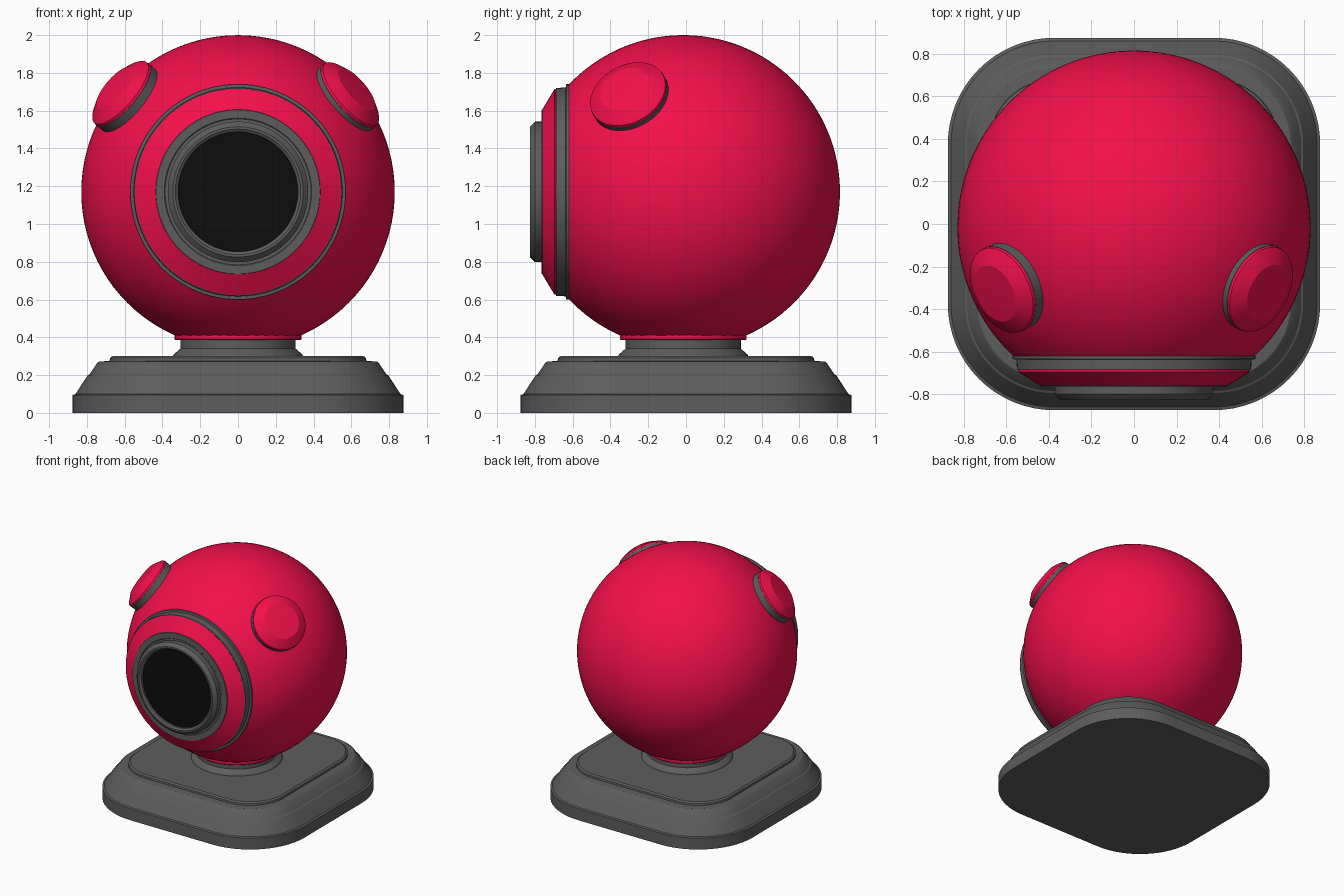
import bpy, bmesh, math
from mathutils import Vector, Matrix

if "Cube" in bpy.data.objects:
    bpy.data.objects.remove(bpy.data.objects["Cube"])


def material(name, rgb):
    m = bpy.data.materials.new(name)
    m.diffuse_color = (*rgb, 1)
    m.use_nodes = True
    m.node_tree.nodes["Principled BSDF"].inputs["Base Color"].default_value = m.diffuse_color
    return m


RED = material("red", (0.9, 0.005, 0.07))
DARK = material("dark_grey", (0.11, 0.11, 0.11))
BLACK = material("black", (0.004, 0.004, 0.004))


def finish(name, bm, mat):
    bmesh.ops.remove_doubles(bm, verts=bm.verts, dist=1e-5)
    bmesh.ops.recalc_face_normals(bm, faces=bm.faces)
    me = bpy.data.meshes.new(name)
    bm.to_mesh(me)
    bm.free()
    me.materials.append(mat)
    me.shade_smooth()
    me.set_sharp_from_angle(angle=math.radians(25))
    ob = bpy.data.objects.new(name, me)
    bpy.context.collection.objects.link(ob)
    return ob


def lathe(name, profile, mat, origin, axis=(0, 0, 1), steps=96):
    """Spin (radius, height) points around an axis through origin."""
    bm = bmesh.new()
    vs = [bm.verts.new((r, 0, h)) for r, h in profile]
    edges = [bm.edges.new(p) for p in zip(vs, vs[1:])]
    bmesh.ops.spin(bm, geom=vs + edges, cent=(0, 0, 0), axis=(0, 0, 1),
                   angle=math.tau, steps=steps)
    ob = finish(name, bm, mat)
    rot = Vector(axis).to_track_quat('Z', 'Y').to_matrix().to_4x4()
    ob.matrix_world = Matrix.Translation(origin) @ rot
    return ob


def rounded_square(half, radius, z, n=16):
    pts = []
    for k in range(4):
        for i in range(n + 1):
            a = math.pi / 2 * (k + i / n)
            c = half - radius
            sx = 1 if k in (0, 3) else -1
            sy = 1 if k in (0, 1) else -1
            pts.append((sx * c + radius * math.cos(a), sy * c + radius * math.sin(a), z))
    return pts


# Stepped base: rounded squares lofted upward
bm = bmesh.new()
loops = []
for half, z in [(0.875, 0), (0.875, 0.095), (0.86, 0.1), (0.795, 0.2), (0.785, 0.205),
                (0.745, 0.265), (0.735, 0.272), (0.68, 0.275), (0.678, 0.29), (0.665, 0.3)]:
    pts = rounded_square(half, 0.5 - (0.875 - half), z)
    loops.append([bm.verts.new(p) for p in pts])
for lo, hi in zip(loops, loops[1:]):
    for i in range(len(lo)):
        j = (i + 1) % len(lo)
        bm.faces.new((lo[i], lo[j], hi[j], hi[i]))
bm.faces.new(loops[0][::-1])
bm.faces.new(loops[-1])
finish("base", bm, DARK)

# Neck and collar
C = Vector((0, -0.015, 1.17))
foot = Vector((0, C.y, 0))
lathe("neck", [(0.345, 0.298), (0.34, 0.31), (0.305, 0.34), (0.305, 0.387)], DARK, foot)
lathe("neck_collar", [(0.29, 0.386), (0.332, 0.386), (0.335, 0.39), (0.335, 0.42), (0.3, 0.425)],
      RED, foot)

# Ball head, cut flat at the front
R, CUT, FRONT = 0.83, 0.605, (0, -1, 0)
end = math.acos(-CUT / R)
arc = [(R * math.sin(end * i / 48), -R * math.cos(end * i / 48)) for i in range(49)]
lathe("ball_head", arc, RED, C, FRONT)

# Front eye assembly, heights measured forward from the ball centre
eye = [
    ("eye_seam_ring", [(0.5, 0.605), (0.57, 0.605), (0.57, 0.62), (0.553, 0.622),
                       (0.55, 0.672), (0.5, 0.672)], DARK),
    ("eye_face", [(0.5, 0.672), (0.54, 0.672), (0.546, 0.68), (0.438, 0.745), (0.42, 0.745)], RED),
    ("lens_ring", [(0.437, 0.742), (0.434, 0.751), (0.39, 0.751), (0.386, 0.747), (0.372, 0.747),
                   (0.372, 0.785), (0.345, 0.811), (0.332, 0.811), (0.317, 0.8),
                   (0.315, 0.775)], DARK),
    ("lens", [(0.318, 0.785), (0, 0.785)], BLACK),
]
for name, profile, mat in eye:
    lathe(name, profile, mat, C, FRONT)

# Two round knobs on the upper front
for side, s, out in (("left", -1, 0.012), ("right", 1, 0)):
    axis = Vector((s * 0.713, -0.345, 0.61)).normalized()
    o = C + axis * out + Vector((-0.008, 0, 0))
    lathe("knob_base_" + side, [(0, 0.77), (0.2, 0.77), (0.213, 0.785), (0.215, 0.835), (0.19, 0.836)],
          DARK, o, axis, 48)
    lathe("knob_cap_" + side, [(0.19, 0.836), (0.214, 0.836), (0.212, 0.85), (0.2, 0.86),
                               (0.14, 0.893), (0, 0.9)], RED, o, axis, 48)
